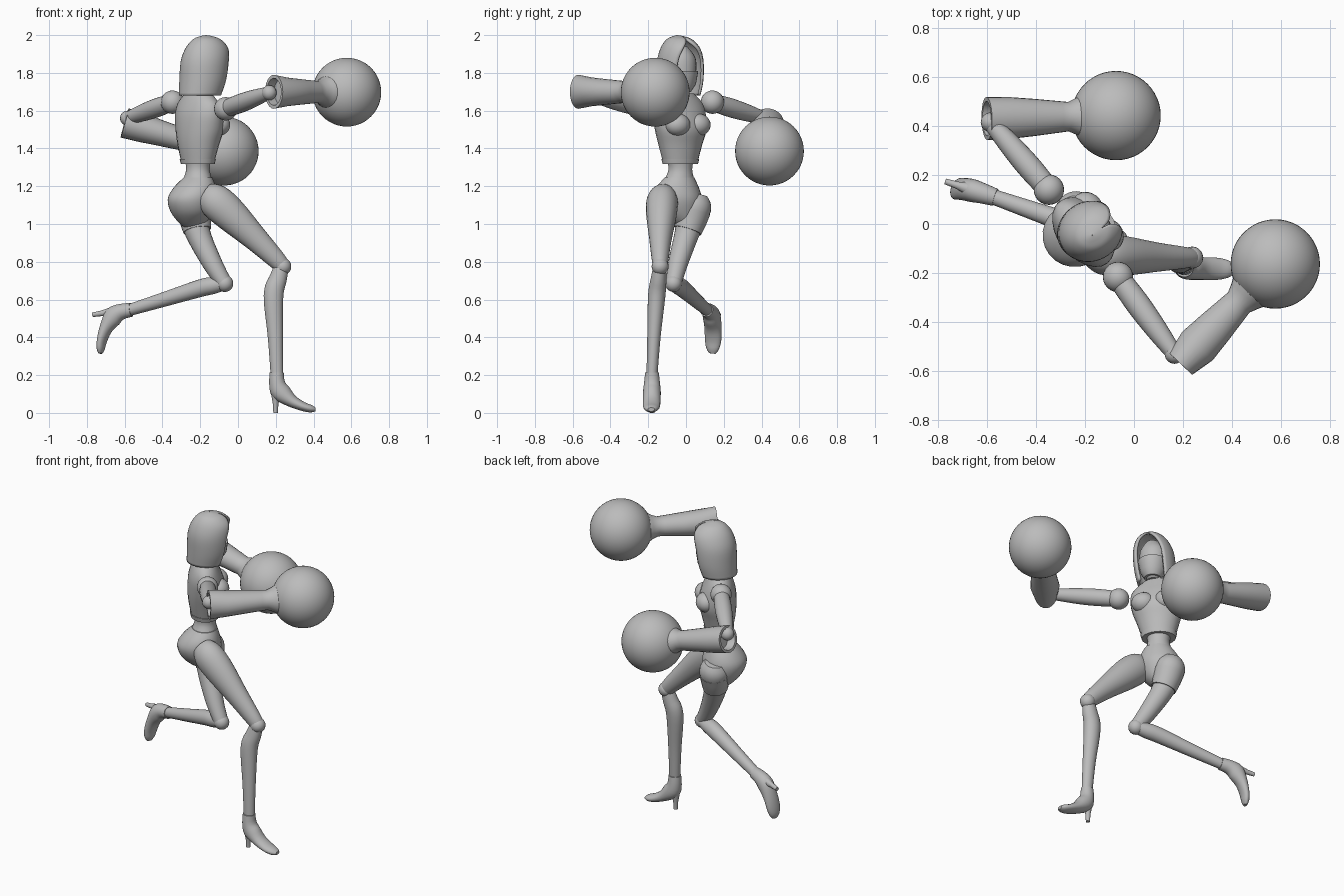
import bpy, bmesh
from math import sin, cos, pi, radians
from mathutils import Vector, Matrix

cube = bpy.data.objects.get("Cube")
if cube:
    bpy.data.objects.remove(cube)

grey = bpy.data.materials.new("plain grey")
grey.use_nodes = True
grey.diffuse_color = (0.5, 0.5, 0.5, 1)
grey.node_tree.nodes["Principled BSDF"].inputs["Base Color"].default_value = (0.5, 0.5, 0.5, 1)

UP = Vector((0, 0, 1))
SIDES = 24


def finish(name, bm, angle=40):
    bmesh.ops.remove_doubles(bm, verts=bm.verts, dist=0.0002)
    bmesh.ops.recalc_face_normals(bm, faces=bm.faces)
    mesh = bpy.data.meshes.new(name)
    bm.to_mesh(mesh)
    bm.free()
    mesh.materials.append(grey)
    ob = bpy.data.objects.new(name, mesh)
    bpy.context.collection.objects.link(ob)
    bpy.ops.object.select_all(action='DESELECT')
    ob.select_set(True)
    bpy.context.view_layer.objects.active = ob
    bpy.ops.object.shade_smooth_by_angle(angle=radians(angle))
    return ob


def smooth_path(rows, steps):
    """Catmull-Rom interpolation of rows of numbers."""
    rows = [Vector(r) for r in rows]
    out = []
    for i in range(len(rows) - 1):
        a, b, c, d = (rows[max(0, min(len(rows) - 1, i + k))] for k in (-1, 0, 1, 2))
        for j in range(steps):
            t = j / steps
            out.append(0.5 * (2 * b + (c - a) * t + (2 * a - 5 * b + 4 * c - d) * t ** 2
                              + (3 * b - a - 3 * c + d) * t ** 3))
    return out + [rows[-1]]


def skin(name, rings, angle=40):
    bm = bmesh.new()
    loops = [[bm.verts.new(p) for p in ring] for ring in rings]
    for lo, hi in zip(loops, loops[1:]):
        for i in range(len(lo)):
            k = (i + 1) % len(lo)
            bm.faces.new((lo[i], lo[k], hi[k], hi[i]))
    bm.faces.new(loops[0])
    bm.faces.new(loops[-1])
    return finish(name, bm, angle)


def ellipse(c, u, v, a, b):
    return [c + u * a * cos(2 * pi * i / SIDES) + v * b * sin(2 * pi * i / SIDES)
            for i in range(SIDES)]


def limb(name, rows, side=Vector((0, 1, 0)), flat=1.0, steps=4):
    """Tube through rows of x, y, z, radius."""
    rows = smooth_path(rows, steps)
    pts = [r.to_3d() if len(r) == 3 else Vector(r[:3]) for r in rows]
    rings = []
    for i, p in enumerate(pts):
        t = (pts[min(i + 1, len(pts) - 1)] - pts[max(i - 1, 0)]).normalized()
        v = t.cross(side).normalized()
        rings.append(ellipse(p, v.cross(t), v, rows[i][3] * flat, rows[i][3]))
    return skin(name, rings)


def stack(name, rows, yaw, steps=4):
    """Level ellipses: z, x, y, half width, half depth."""
    u = Vector((cos(radians(yaw)), sin(radians(yaw)), 0))
    v = UP.cross(u)
    rows = smooth_path(rows, steps) if steps > 1 else rows
    return skin(name, [ellipse(Vector((r[1], r[2], r[0])), u, v, r[3], r[4]) for r in rows])


def ball(name, c, radii, yaw=0.0, seg=32):
    bm = bmesh.new()
    m = Matrix.Translation(c) @ Matrix.Rotation(radians(yaw), 4, 'Z') @ Matrix.Diagonal((*radii, 1))
    bmesh.ops.create_uvsphere(bm, u_segments=seg, v_segments=seg // 2, radius=1, matrix=m)
    return finish(name, bm, 60)


# Torso, turned so that the chest looks toward +x +y
YAW = -52
FWD = Vector((0.79, 0.61, 0))
LAT = Vector((0.61, -0.79, 0))
stack("chest", [(1.325, -.213, -.03, .097, .08), (1.42, -.21, -.03, .125, .1),
                (1.5, -.203, -.028, .15, .112), (1.58, -.207, -.035, .16, .1),
                (1.64, -.21, -.037, .145, .08), (1.69, -.21, -.037, .09, .06)], YAW)
stack("rib_hem", [(1.318, -.213, -.03, .1, .083), (1.345, -.213, -.03, .107, .089)], YAW, 1)
stack("waist", [(1.36, -.213, -.03, .08, .07), (1.29, -.212, -.03, .064, .062),
                (1.23, -.215, -.035, .085, .075), (1.2, -.218, -.035, .1, .08)], YAW)
stack("pelvis", [(1.245, -.212, -.035, .082, .074), (1.19, -.23, -.045, .118, .11),
                 (1.13, -.243, -.045, .13, .13), (1.06, -.245, -.035, .11, .11),
                 (1.0, -.24, -.01, .06, .07), (.98, -.24, 0, .03, .04)], YAW)
stack("neck", [(1.66, -.21, -.037, .06, .055), (1.71, -.2, -.03, .045, .045),
               (1.78, -.19, -.03, .045, .045)], YAW)
for label, sgn in (("left", -1), ("right", 1)):
    c = Vector((-.2, -.03, 1.525)) + FWD * .065 + LAT * .068 * sgn
    ball(label + "_bust", c, (.07, .063, .06), YAW, 24)

# Hood: open arcs whose gap narrows to nothing at the crown
HEAD_YAW = -58
hu = Vector((cos(radians(HEAD_YAW)), sin(radians(HEAD_YAW)), 0))
hv = UP.cross(hu)
hood_rows = [(1.68, -.2, -.035, .11, .115, .8), (1.76, -.185, -.03, .12, .128, .78),
             (1.86, -.175, -.03, .12, .132, .72), (1.93, -.165, -.03, .1, .118, .5),
             (1.975, -.165, -.035, .067, .08, .12), (1.993, -.168, -.04, .03, .04, 0),
             (2.0, -.17, -.045, .001, .001, 0)]
bm = bmesh.new()
arcs = []
for z, x, y, a, b, gap in smooth_path(hood_rows, 4):
    gap = max(gap, 0)
    angles = [gap + (2 * pi - 2 * gap) * i / 32 for i in range(33)]
    arcs.append([bm.verts.new(Vector((x, y, z)) + hu * a * sin(t) + hv * b * cos(t)) for t in angles])
for lo, hi in zip(arcs, arcs[1:]):
    for i in range(32):
        bm.faces.new((lo[i], lo[i + 1], hi[i + 1], hi[i]))
hood = finish("hood", bm, 45)
shell = hood.modifiers.new("thickness", 'SOLIDIFY')
shell.thickness = 0.014
# the open shell may be wound either way, so flip by comparing with the axis
probe = hood.data.polygons[40]
shell.offset = -1 if probe.normal.dot(probe.center - Vector((-.185, -.03, 1.75))) > 0 else 1

# Face, with the mask forming a step below the eyes
stack("face", [(1.69, -.165, -.025, .03, .03), (1.73, -.17, -.025, .06, .07),
               (1.8, -.175, -.028, .08, .085), (1.88, -.175, -.03, .08, .08),
               (1.94, -.172, -.035, .04, .045)], HEAD_YAW)
stack("mask", [(1.7, -.165, -.025, .05, .055), (1.74, -.168, -.025, .075, .085),
               (1.81, -.17, -.027, .09, .098)], HEAD_YAW, 1)

# Arms: shoulder ball, upper arm, elbow, hollow gauntlet and heavy ball
arms = (("right", (-.065, -.216, 1.61), (.165, -.53, 1.695), (.19, -.57, 1.7),
         (.576, -.163, 1.698), (.065, .09)),
        ("left", (-.347, .14, 1.645), (-.585, .415, 1.56), (-.6, .43, 1.535),
         (-.073, .442, 1.386), (.088, .08)))
for label, shoulder, elbow, cuff, weight, (h, v) in arms:
    s, e, c, w = (Vector(p) for p in (shoulder, elbow, cuff, weight))
    ball(label + "_shoulder", s, (.062,) * 3, 0, 24)
    ball(label + "_elbow", e, (.04,) * 3, 0, 16)
    radii = (.045, .05, .045, .033)
    limb(label + "_upper_arm",
         [(*s.lerp(e, i / 3), r) for i, r in enumerate(radii)], UP)
    axis = (w - c).normalized()
    across = axis.cross(UP).normalized()
    rise = across.cross(axis)
    profile = [(.05, h * .7, v * .7), (0, h * .8, v * .8), (0, h, v), (.1, .085, .076),
               (.2, .076, .068), (.31, .064, .06), (.345, .06, .058), (.38, .075, .072),
               (.42, .095, .095)]
    skin(label + "_gauntlet", [ellipse(c + axis * d, across, rise, a, b) for d, a, b in profile], 30)
    ball(label + "_weight_ball", w, (.182,) * 3, 0, 48)

# Legs
limb("right_thigh", [(-.17, -.11, 1.15, .07), (-.12, -.125, 1.12, .092), (-.04, -.13, 1.05, .09),
                     (.09, -.135, .925, .067), (.2, -.137, .815, .05), (.235, -.137, .775, .042)],
     flat=.9)
limb("right_shin", [(.235, -.138, .79, .036), (.212, -.145, .71, .047), (.188, -.155, .62, .052),
                    (.198, -.17, .4, .04), (.206, -.18, .2, .033)], flat=.88)
limb("left_thigh", [(-.245, .055, 1.15, .06), (-.235, .045, 1.09, .09), (-.215, .008, .96, .067),
                    (-.14, -.04, .8, .053), (-.075, -.065, .69, .042)])
limb("left_thigh_cuff", [(-.232, .04, 1.07, .09), (-.226, .027, 1.02, .083),
                         (-.216, .01, .965, .074)])
limb("left_shin", [(-.06, -.068, .69, .036), (-.13, -.045, .675, .045), (-.2, -.02, .66, .046),
                   (-.4, .05, .598, .038), (-.58, .113, .543, .031)])
ball("right_knee", (.237, -.137, .775), (.045,) * 3, 0, 20)
ball("left_knee", (-.07, -.066, .685), (.045,) * 3, 0, 20)


# High-heeled shoe in a frame of ankle, forward and down directions
def shoe(label, ankle, fwd, down):
    o, d = Vector(ankle), Vector(down).normalized()
    f = Vector(fwd)
    f = (f - d * f.dot(d)).normalized()
    lat = d.cross(f)
    # forward, down, half height, half width, tilt of the section in degrees
    rows = [(0, -.005, .037, .036, 0), (.002, .05, .042, .042, 5), (.022, .1, .052, .047, 30),
            (.075, .145, .035, .046, 48), (.135, .175, .025, .045, 60),
            (.18, .188, .02, .035, 75), (.205, .192, .01, .018, 85)]
    rings = []
    for a, b, hh, hw, tilt in smooth_path(rows, 3):
        n = f * cos(radians(tilt)) - d * sin(radians(tilt))
        rings.append(ellipse(o + f * a + d * b, lat, n, hw, hh))
    skin(label + "_shoe", rings)
    heel = [(0, .07, .036), (-.004, .12, .024), (-.006, .16, .015), (-.006, .21, .012)]
    skin(label + "_heel", [ellipse(o + f * a + d * b, lat, f, r, r) for a, b, r in heel])


shoe("right", (.205, -.18, .21), (1, -.02, 0), (0, 0, -1))
shoe("left", (-.57, .11, .545), (.12, -.14, -.98), (-.95, .3, -.15))
